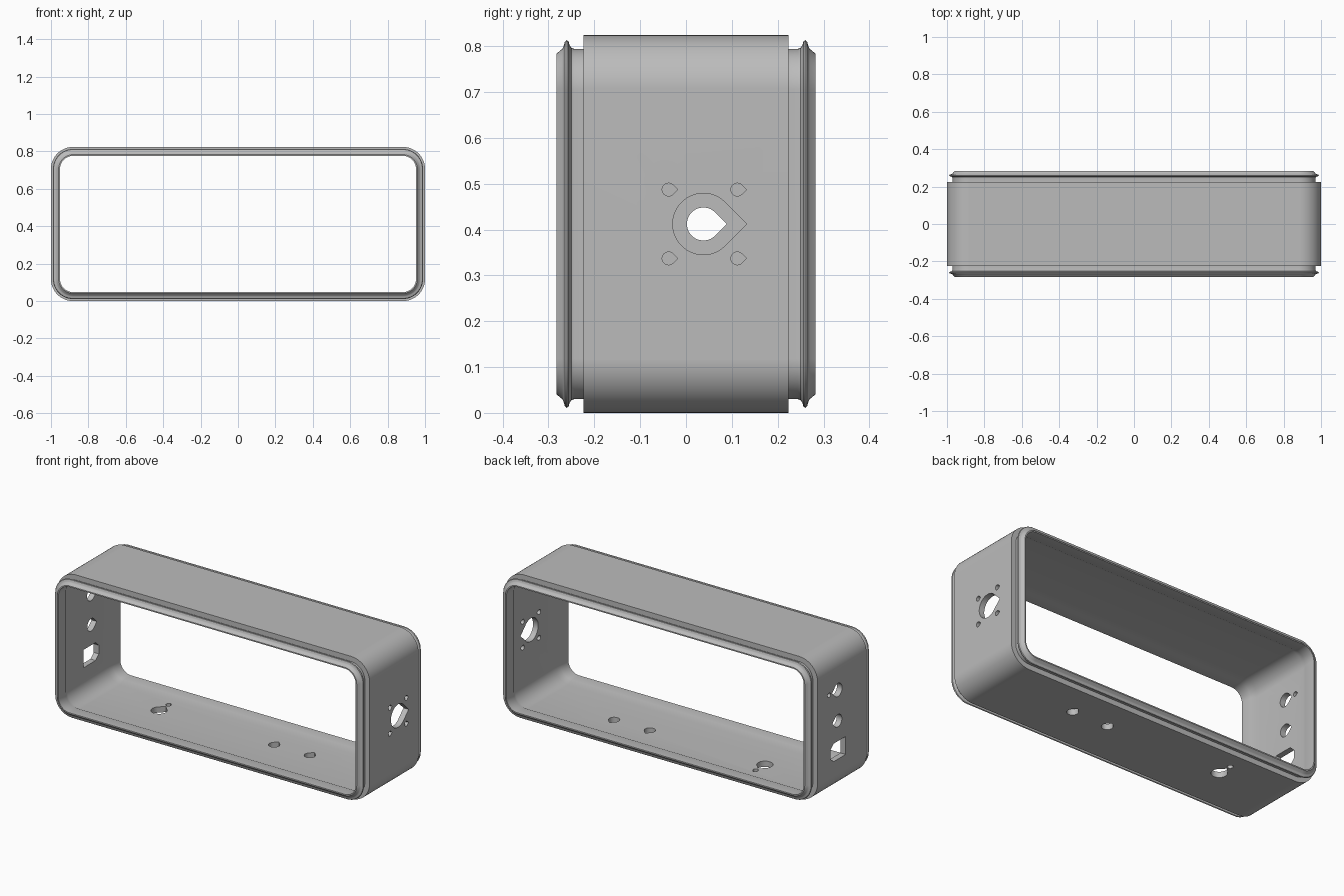
import bpy, bmesh, math
from mathutils import Vector

if "Cube" in bpy.data.objects:
    bpy.data.objects.remove(bpy.data.objects["Cube"])

HALF_W, HEIGHT, RADIUS = 1.0, 0.824, 0.118
MID_Z = HEIGHT / 2
HOLE_Y = 0.038

grey = bpy.data.materials.new("plain grey")
grey.use_nodes = True
grey.diffuse_color = (0.5, 0.5, 0.5, 1)
grey.node_tree.nodes["Principled BSDF"].inputs["Base Color"].default_value = (0.5, 0.5, 0.5, 1)


def add_object(name, bm):
    bmesh.ops.recalc_face_normals(bm, faces=bm.faces)
    mesh = bpy.data.meshes.new(name)
    bm.to_mesh(mesh)
    bm.free()
    mesh.materials.append(grey)
    obj = bpy.data.objects.new(name, mesh)
    bpy.context.collection.objects.link(obj)
    return obj


def rounded_rect(inset, y, steps=12):
    """Outline of the housing shrunk by inset, in the plane at y."""
    r = RADIUS - inset
    cx, cz = HALF_W - RADIUS, MID_Z - RADIUS
    pts = []
    for corner, (sx, sz) in enumerate([(1, 1), (-1, 1), (-1, -1), (1, -1)]):
        for i in range(steps + 1):
            a = math.pi / 2 * (corner + i / steps)
            pts.append((sx * cx + r * math.cos(a), y, MID_Z + sz * cz + r * math.sin(a)))
    return pts


def teardrop(r, steps=28):
    """Round outline with a pointed tip toward +u."""
    arc = [math.radians(45 + 270 * i / steps) for i in range(steps + 1)]
    return [(r * math.cos(a), r * math.sin(a)) for a in arc] + [(r * math.sqrt(2), 0)]


def prism(bm, outline, origin, u, v, depth):
    """Add a straight cutter block along u x v, centred on origin."""
    origin, u, v = Vector(origin), Vector(u), Vector(v)
    axis = u.cross(v) * depth
    loops = [[bm.verts.new(origin + u * a + v * b + axis * s) for a, b in outline] for s in (-1, 1)]
    n = len(outline)
    bm.faces.new(loops[0])
    bm.faces.new(loops[1])
    for i in range(n):
        j = (i + 1) % n
        bm.faces.new((loops[0][i], loops[0][j], loops[1][j], loops[1][i]))


# Wall section from the middle outward: (inset, y) outside, then inside
outside = [(0, 0.224), (0.03, 0.224), (0.03, 0.244), (0.028, 0.25), (0.022, 0.254),
           (0.014, 0.256), (0.011, 0.26), (0.014, 0.264), (0.024, 0.267), (0.03, 0.27), (0.041, 0.283)]
inside = [(0.048, 0.283), (0.048, 0.215), (0.033, 0.182)]
half = outside + inside
section = half + [(d, -y) for d, y in reversed(half)]

# Housing shell swept round the rounded rectangle
bm = bmesh.new()
rings = [[bm.verts.new(p) for p in rounded_rect(d, y)] for d, y in section]
for k, ring in enumerate(rings):
    nxt = rings[(k + 1) % len(rings)]
    for i in range(len(ring)):
        j = (i + 1) % len(ring)
        bm.faces.new((ring[i], ring[j], nxt[j], nxt[i]))
housing = add_object("housing", bm)

# Cutters for the side walls and the floor
cut = bmesh.new()
Y, Z, X = (0, 1, 0), (0, 0, 1), (1, 0, 0)


def side_hole(sx, y, z, outline):
    prism(cut, outline, (sx * HALF_W, y, z), Y, Z, 0.1)


def floor_hole(x, y, outline):
    prism(cut, outline, (x, y, 0), Y, X, 0.1)


# Left wall: large connector hole with four screw holes
side_hole(1, HOLE_Y, MID_Z, teardrop(0.067))
for dy in (-0.075, 0.075):
    for dz in (-0.075, 0.075):
        side_hole(1, HOLE_Y - 0.001 + dy, MID_Z + dz, teardrop(0.014))

# Right wall: keyed control hole, plain hole and socket opening
side_hole(-1, HOLE_Y, MID_Z + 0.178, teardrop(0.038))
side_hole(-1, HOLE_Y + 0.08, MID_Z + 0.178, teardrop(0.013))
side_hole(-1, HOLE_Y, MID_Z, teardrop(0.036))
side_hole(-1, HOLE_Y, MID_Z - 0.17,
          [(-0.07, -0.052), (0.04, -0.052), (0.07, -0.025), (0.07, 0.025), (0.04, 0.052), (-0.07, 0.052)])

# Floor: keyed control hole and two smaller holes
floor_hole(-0.532, HOLE_Y, teardrop(0.043))
floor_hole(-0.532, HOLE_Y + 0.085, teardrop(0.015))
for x in (0.207, 0.436):
    floor_hole(x, HOLE_Y - 0.003, teardrop(0.03))

cutter = add_object("hole_cutter", cut)
cutter.hide_render = True

# Cut the holes, then shade smooth with crisp edges
bpy.ops.object.select_all(action="DESELECT")
bpy.context.view_layer.objects.active = housing
housing.select_set(True)
mod = housing.modifiers.new("holes", "BOOLEAN")
mod.operation = "DIFFERENCE"
mod.solver = "EXACT"
mod.object = cutter
bpy.ops.object.modifier_apply(modifier=mod.name)
bpy.data.objects.remove(cutter)
bpy.ops.object.shade_smooth_by_angle(angle=math.radians(30))
weighted = housing.modifiers.new("even_shading", "WEIGHTED_NORMAL")
weighted.keep_sharp = True
